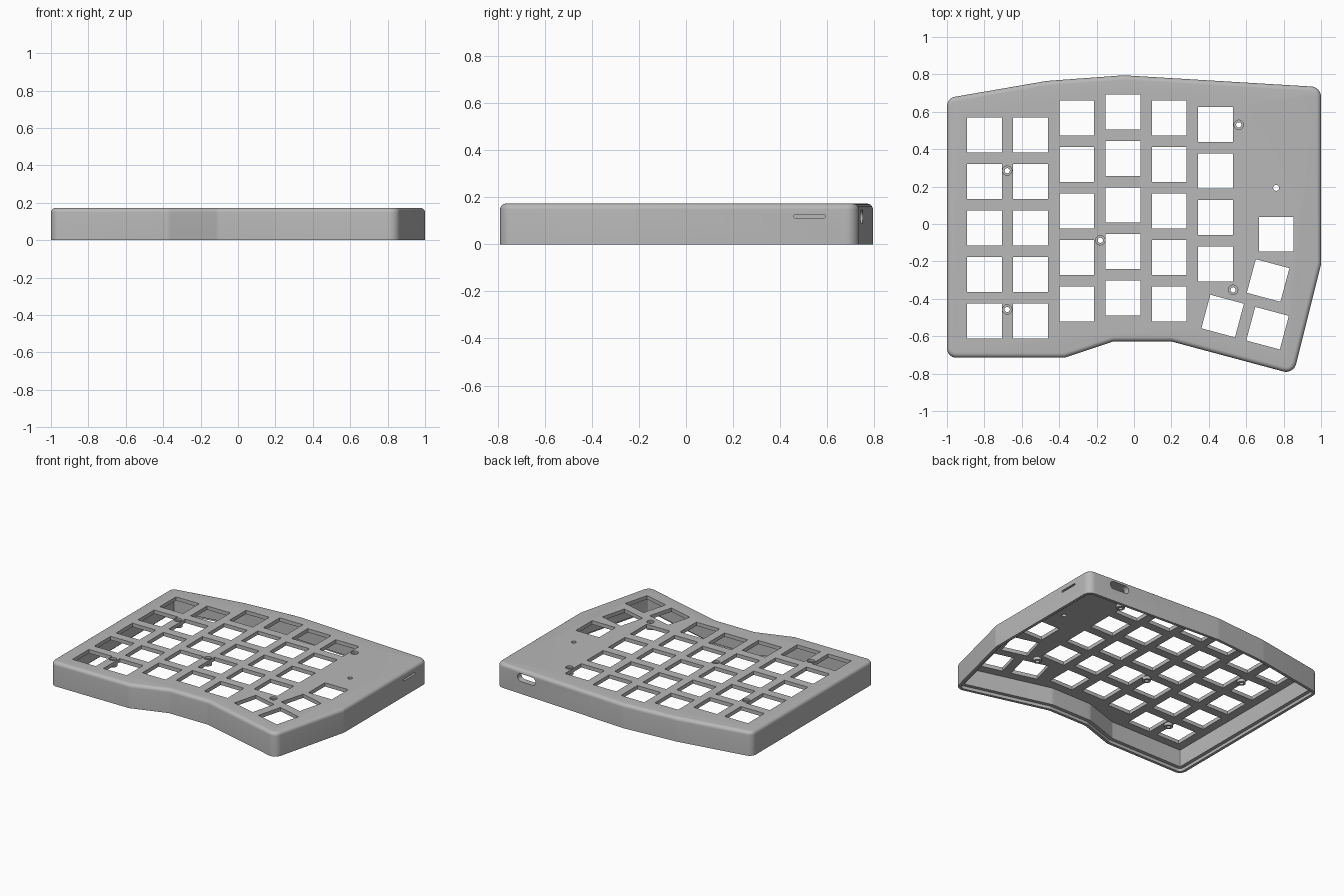
import bpy, bmesh, math
from mathutils import Matrix, Vector

cube = bpy.data.objects.get("Cube")
if cube:
    bpy.data.objects.remove(cube, do_unlink=True)

HEIGHT, PLATE, FILLET, WALL = 0.173, 0.027, 0.025, 0.045
KEY, PITCH = 0.186, 0.2485

grey = bpy.data.materials.new("case grey")
grey.use_nodes = True
colour = (0.48, 0.48, 0.48, 1)
grey.diffuse_color = colour
grey.node_tree.nodes["Principled BSDF"].inputs["Base Color"].default_value = colour


def make_object(name, bm):
    bmesh.ops.recalc_face_normals(bm, faces=bm.faces[:])
    mesh = bpy.data.meshes.new(name)
    bm.to_mesh(mesh)
    bm.free()
    mesh.materials.append(grey)
    obj = bpy.data.objects.new(name, mesh)
    bpy.context.collection.objects.link(obj)
    return obj


def rounded(corners, steps=8):
    """Round each (x, y, radius) corner of a polygon with an arc."""
    out = []
    for i, (x, y, r) in enumerate(corners):
        p = Vector((x, y))
        a = (Vector(corners[i - 1][:2]) - p).normalized()
        b = (Vector(corners[(i + 1) % len(corners)][:2]) - p).normalized()
        if r == 0:
            out.append(p)
            continue
        half = a.angle(b) / 2
        centre = p + (a + b).normalized() * (r / math.sin(half))
        start = p + a * (r / math.tan(half)) - centre
        sweep = start.angle_signed(p + b * (r / math.tan(half)) - centre)
        for k in range(steps + 1):
            out.append(centre + Matrix.Rotation(-sweep * k / steps, 2) @ start)
    return out


def inset(points, d):
    """Move a counter-clockwise outline inwards by d with mitred corners."""
    out = []
    for i, p in enumerate(points):
        e1 = (p - points[i - 1]).normalized()
        e2 = (points[(i + 1) % len(points)] - p).normalized()
        n1, n2 = Vector((-e1.y, e1.x)), Vector((-e2.y, e2.x))
        out.append(p + (n1 + n2) * (d / (1 + n1.dot(n2))))
    return out


def bridge(bm, lower, upper):
    for i in range(len(lower)):
        bm.faces.new((lower[i - 1], lower[i], upper[i], upper[i - 1]))


def prism(bm, points, matrix, low, high):
    rings = [[bm.verts.new(matrix @ Vector((x, y, z))) for x, y in points] for z in (low, high)]
    bridge(bm, *rings)
    bm.faces.new(rings[0][::-1])
    bm.faces.new(rings[1])


def circle(r, n=32):
    return [(r * math.cos(math.tau * i / n), r * math.sin(math.tau * i / n)) for i in range(n)]


def slot(w, h, n=10):
    """Stadium shape of full width w and height h."""
    pts = []
    for side in (1, -1):
        for k in range(n + 1):
            a = math.pi * (k / n - 0.5)
            pts.append((side * (w / 2 - h / 2 + h / 2 * math.cos(a)), side * h / 2 * math.sin(a)))
    return pts


# Case shell: one outline lofted from cavity ceiling, around the rim, to the top
outline = rounded([
    (-1, -0.715, 0.05), (-0.37, -0.715, 0.06), (-0.11, -0.628, 0.06), (0.2, -0.628, 0.06),
    (0.853, -0.803, 0.055), (1, -0.217, 0.06), (1, 0.732, 0.055),
    (-0.055, 0.795, 0.2), (-0.465, 0.765, 0.2), (-1, 0.673, 0.05)])
profile = [(WALL, HEIGHT - PLATE), (WALL, 0.022), (0.02, 0.022), (0.02, 0), (0, 0)]
for k in range(7):
    a = math.pi / 2 * k / 6
    profile.append((FILLET * (1 - math.cos(a)), HEIGHT - FILLET * (1 - math.sin(a))))

bm = bmesh.new()
rings = [[bm.verts.new((p.x, p.y, z)) for p in inset(outline, d)] for d, z in profile]
for lower, upper in zip(rings, rings[1:]):
    bridge(bm, lower, upper)
bm.faces.new(rings[0])
bm.faces.new(rings[-1])
case = make_object("case_shell", bm)

# Key openings: columns as (x, top y, count), then the thumb cluster
square = [(-KEY / 2, -KEY / 2), (KEY / 2, -KEY / 2), (KEY / 2, KEY / 2), (-KEY / 2, KEY / 2)]
columns = [(-0.8, 0.476, 5), (-0.553, 0.476, 5), (-0.306, 0.567, 5),
           (-0.059, 0.599, 5), (0.188, 0.567, 5), (0.436, 0.532, 4)]
keys = [(x, y - PITCH * row, 0) for x, y, count in columns for row in range(count)]
keys += [(0.76, -0.055, 0), (0.717, -0.302, -15), (0.474, -0.492, -15), (0.714, -0.557, -15)]
cut = bmesh.new()
for x, y, turn in keys:
    place = Matrix.Translation((x, y, 0)) @ Matrix.Rotation(math.radians(turn), 4, "Z")
    prism(cut, square, place, 0.1, 0.25)

# Screw holes and reset hole
screws = [(-0.678, 0.285), (0.56, 0.53), (-0.18, -0.087), (0.53, -0.352), (-0.678, -0.457)]
for x, y in screws:
    prism(cut, circle(0.025), Matrix.Translation((x, y, 0)), HEIGHT - 0.014, 0.25)
    prism(cut, circle(0.014), Matrix.Translation((x, y, 0)), 0.1, 0.24)
prism(cut, circle(0.016), Matrix.Translation((0.76, 0.193, 0)), 0.1, 0.25)

# Rear cable port and side switch slot
upright = Matrix.Rotation(math.pi / 2, 4, "X")
prism(cut, slot(0.15, 0.056), Matrix.Translation((0.75, 0.74, 0.117)) @ upright, -0.09, 0.09)
sideways = Matrix.Rotation(math.pi / 2, 4, "Z") @ upright
prism(cut, slot(0.136, 0.013), Matrix.Translation((1, 0.525, 0.119)) @ sideways, -0.09, 0.09)
cutter = make_object("opening_cutter", cut)
cutter.hide_render = True

mod = case.modifiers.new("openings", "BOOLEAN")
mod.operation, mod.solver, mod.object = "DIFFERENCE", "EXACT", cutter
mod.use_self = True
bpy.context.view_layer.objects.active = case
case.select_set(True)
bpy.ops.object.modifier_apply(modifier=mod.name)
bpy.data.objects.remove(cutter, do_unlink=True)

# Screw bosses under the plate
bm = bmesh.new()
for x, y in screws:
    loops = [[bm.verts.new((x + u, y + v, z)) for u, v in circle(r)]
             for r, z in ((0.014, 0.148), (0.014, 0.125), (0.028, 0.125), (0.028, 0.148))]
    for i in range(4):
        bridge(bm, loops[i - 1], loops[i])
bosses = make_object("screw_bosses", bm)

for obj in (case, bosses):
    bpy.ops.object.select_all(action="DESELECT")
    obj.select_set(True)
    bpy.context.view_layer.objects.active = obj
    bpy.ops.object.shade_smooth_by_angle(angle=math.radians(25))
